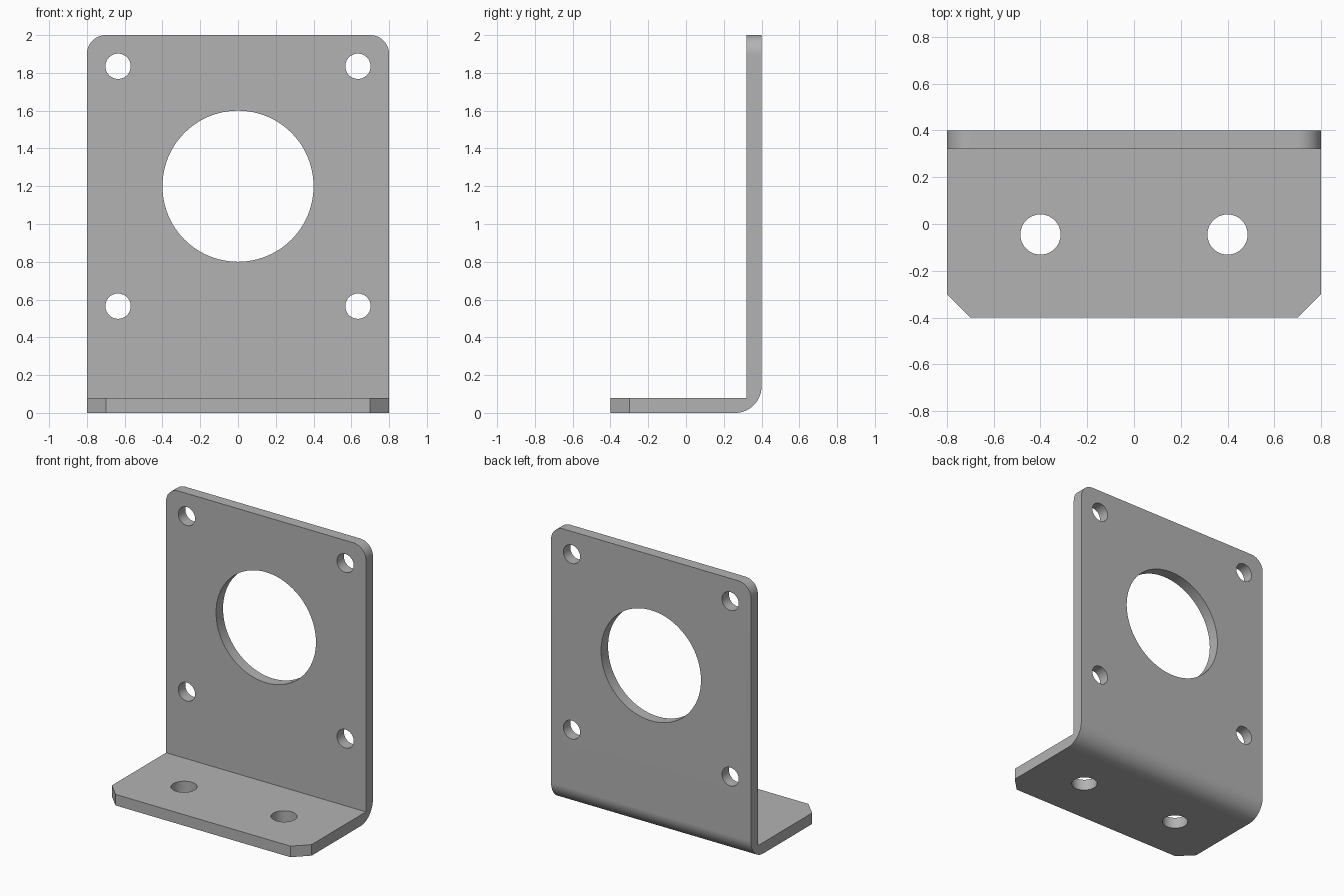
import bpy, bmesh
from math import sin, cos, pi, radians
from mathutils import Matrix

default = bpy.data.objects.get("Cube")
if default:
    bpy.data.objects.remove(default, do_unlink=True)

HALF_W, FRONT, BACK, TOP = 0.8, -0.4, 0.4, 2.0
THICK, BEND, CORNER = 0.08, 0.14, 0.1

steel = bpy.data.materials.new("grey_steel")
colour = (0.45, 0.45, 0.45, 1)
steel.diffuse_color = colour
steel.use_nodes = True
steel.node_tree.nodes["Principled BSDF"].inputs["Base Color"].default_value = colour


def make_object(name, bm):
    bmesh.ops.recalc_face_normals(bm, faces=bm.faces)
    mesh = bpy.data.meshes.new(name)
    bm.to_mesh(mesh)
    bm.free()
    mesh.materials.append(steel)
    obj = bpy.data.objects.new(name, mesh)
    bpy.context.collection.objects.link(obj)
    return obj


# L-shaped side profile with a rounded outer bend
profile = [(FRONT, 0), (FRONT, THICK), (BACK - THICK, THICK), (BACK - THICK, TOP), (BACK, TOP)]
for i in range(17):
    a = -i * pi / 32
    profile.append((BACK - BEND + BEND * cos(a), BEND + BEND * sin(a)))

bm = bmesh.new()
side = bm.faces.new([bm.verts.new((-HALF_W, y, z)) for y, z in profile])
swept = bmesh.ops.extrude_face_region(bm, geom=[side])["geom"]
bmesh.ops.translate(bm, vec=(2 * HALF_W, 0, 0),
                    verts=[v for v in swept if isinstance(v, bmesh.types.BMVert)])


def round_corners(axis, limit, segments):
    """Bevel the two plate corner edges whose verts all lie on the given limit."""
    edges = [e for e in bm.edges
             if all(abs(v.co[axis] - limit) < 1e-4 for v in e.verts)
             and abs(e.verts[0].co.x - e.verts[1].co.x) < 1e-4]
    bmesh.ops.bevel(bm, geom=edges, offset=CORNER, segments=segments,
                    profile=0.5, affect='EDGES')


round_corners(2, TOP, 12)     # rounded top corners
round_corners(1, FRONT, 1)    # chamfered foot corners
bracket = make_object("angle_bracket", bm)

# Hole cutters: four screw holes, a central opening and two foot holes
cut = bmesh.new()


def add_hole(x, y, z, radius, through_back):
    turn = Matrix.Rotation(pi / 2, 4, 'X') if through_back else Matrix()
    bmesh.ops.create_cone(cut, cap_ends=True, segments=96 if radius > 0.2 else 48,
                          radius1=radius, radius2=radius, depth=0.3,
                          matrix=Matrix.Translation((x, y, z)) @ turn)


plate_y = BACK - THICK / 2
add_hole(0, plate_y, 1.2, 0.4, True)
for sx in (-1, 1):
    for dz in (-0.635, 0.635):
        add_hole(sx * 0.635, plate_y, 1.2 + dz, 0.067, True)
    add_hole(sx * 0.4, -0.045, THICK / 2, 0.086, False)
cutter = make_object("hole_cutter", cut)
cutter.hide_render = True

bpy.ops.object.select_all(action='DESELECT')
bracket.select_set(True)
bpy.context.view_layer.objects.active = bracket
holes = bracket.modifiers.new("holes", 'BOOLEAN')
holes.operation = 'DIFFERENCE'
holes.solver = 'EXACT'
holes.object = cutter
bpy.ops.object.modifier_apply(modifier=holes.name)
bpy.data.objects.remove(cutter, do_unlink=True)

# Smooth the bend and holes while flat plates stay flat
bpy.ops.object.shade_smooth_by_angle(angle=radians(30))
normals = bracket.modifiers.new("flat_plates", 'WEIGHTED_NORMAL')
normals.keep_sharp = True
